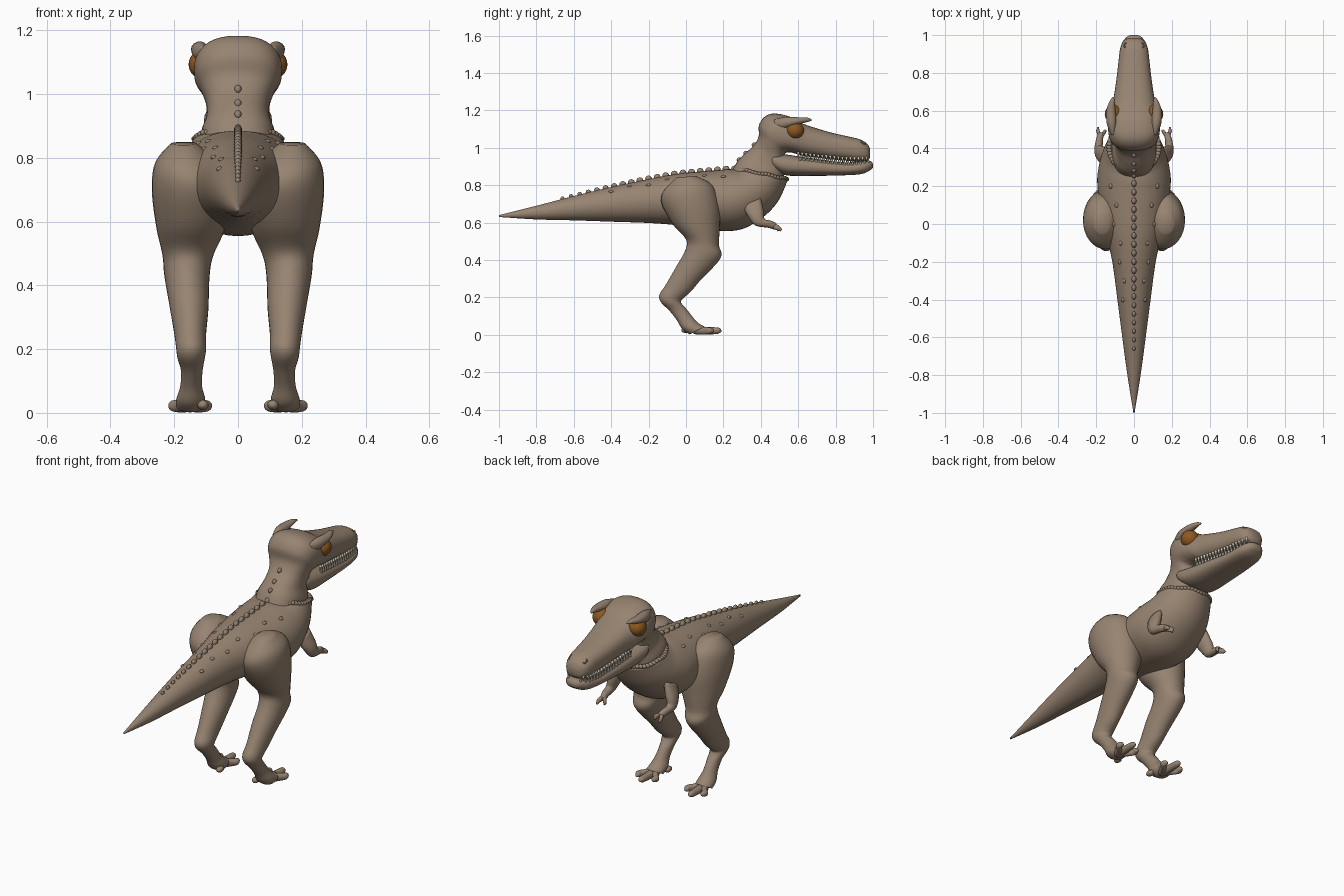
import bpy, bmesh, math
from mathutils import Vector

cube = bpy.data.objects.get("Cube")
if cube:
    bpy.data.objects.remove(cube, do_unlink=True)


def material(name, rgb):
    m = bpy.data.materials.new(name)
    m.use_nodes = True
    col = (*rgb, 1)
    m.diffuse_color = col
    bsdf = next(n for n in m.node_tree.nodes if n.type == 'BSDF_PRINCIPLED')
    bsdf.inputs["Base Color"].default_value = col
    return m


SKIN = material("tan skin", (.31, .23, .165))
AMBER = material("amber eye", (.27, .1, .015))
IVORY = material("ivory teeth", (.72, .66, .52))


def finish(bm, name, mat, mirror=False):
    """Turn a bmesh into a smooth shaded object."""
    bmesh.ops.recalc_face_normals(bm, faces=bm.faces)
    for f in bm.faces:
        f.smooth = True
    me = bpy.data.meshes.new(name)
    bm.to_mesh(me)
    bm.free()
    me.materials.append(mat)
    ob = bpy.data.objects.new(name, me)
    bpy.context.collection.objects.link(ob)
    if mirror:
        ob.modifiers.new("Mirror", 'MIRROR').use_mirror_merge = False
    return ob


def spline(rows, steps):
    """Catmull-Rom interpolation of section rows."""
    out = []
    for i in range(len(rows) - 1):
        p = [rows[max(i - 1, 0)], rows[i], rows[i + 1], rows[min(i + 2, len(rows) - 1)]]
        for k in range(steps):
            t = k / steps
            out.append([b + .5 * t * (c - a + t * (2*a - 5*b + 4*c - d + t * (3*(b - c) + d - a)))
                        for a, b, c, d in zip(*p)])
    return out + [rows[-1]]


def loft(name, rows, power=2.0, seg=32, steps=5, mirror=False):
    """Skin ovals: first edge y z, second edge y z, half width, centre x."""
    rows = [tuple(r) + (0,) * (6 - len(r)) for r in rows]
    bm = bmesh.new()
    rings = []
    for y1, z1, y2, z2, w, x in spline(rows, steps):
        ring = []
        for k in range(seg):
            a = math.tau * k / seg
            c, s = math.cos(a), math.sin(a)
            c = math.copysign(abs(c) ** (2 / power), c)
            s = math.copysign(abs(s) ** (2 / power), s)
            ring.append(bm.verts.new((x + w * c, (y1 + y2) / 2 + s * (y1 - y2) / 2,
                                      (z1 + z2) / 2 + s * (z1 - z2) / 2)))
        rings.append(ring)
    for a, b in zip(rings, rings[1:]):
        for k in range(seg):
            n = (k + 1) % seg
            bm.faces.new((a[k], a[n], b[n], b[k]))
    bm.faces.new(rings[0])
    bm.faces.new(rings[-1])
    return finish(bm, name, SKIN, mirror)


def balls(name, items, mat=SKIN, mirror=False, seg=12):
    """Ellipsoids given as (centre, radii)."""
    bm = bmesh.new()
    for centre, radii in items:
        vs = bmesh.ops.create_uvsphere(bm, u_segments=seg, v_segments=seg // 2 + 2, radius=1)["verts"]
        for v in vs:
            v.co = Vector(centre) + v.co * Vector(radii)
    return finish(bm, name, mat, mirror)


def lookup(rows, y, col):
    """Linear value of a section column at y."""
    for a, b in zip(rows, rows[1:]):
        if a[0] <= y <= b[0]:
            return a[col] + (b[col] - a[col]) * (y - a[0]) / (b[0] - a[0])
    return rows[-1][col]


# Torso and tail
torso = [(-1, .64, -1, .63, .003), (-.8, .69, -.8, .617, .035), (-.6, .742, -.6, .612, .062),
         (-.4, .79, -.4, .605, .088), (-.2, .832, -.2, .598, .115), (-.05, .86, -.04, .585, .15),
         (.08, .873, .12, .56, .18), (.17, .88, .28, .56, .195), (.22, .885, .4, .62, .185),
         (.25, .885, .49, .71, .165), (.27, .885, .545, .83, .14)]
loft("torso_and_tail", torso, seg=40)

# Neck, skull and snout
head = [(.24, .86, .52, .8, .12), (.27, .92, .52, .84, .115), (.31, .965, .53, .88, .1),
        (.36, 1.01, .53, .93, .1), (.388, 1.06, .53, .97, .115), (.39, 1.12, .56, .975, .13),
        (.42, 1.165, .58, .97, .137), (.47, 1.183, .6, .965, .137), (.55, 1.168, .63, .955, .127),
        (.63, 1.127, .68, .95, .11), (.77, 1.083, .78, .937, .092), (.87, 1.06, .87, .93, .081),
        (.93, 1.045, .93, .925, .073), (.97, 1.02, .97, .932, .055), (.985, .99, .985, .95, .025)]
loft("neck_and_head", head, power=2.4, seg=40)

# Lower jaw
jaw = [(.435, .96, .44, .925, .06), (.46, .975, .47, .885, .1), (.53, .965, .54, .852, .106),
       (.7, .94, .7, .85, .093), (.85, .922, .85, .853, .08), (.94, .93, .94, .86, .07),
       (.985, .93, .985, .88, .045), (1, .915, 1, .895, .02)]
loft("lower_jaw", jaw, power=2.4)

# Legs
loft("leg", [(.05, .85, -.05, .84, .04, .17), (.14, .80, -.12, .77, .1, .16),
             (.18, .69, -.13, .70, .125, .145), (.18, .57, -.07, .59, .108, .148),
             (.176, .48, .0, .51, .08, .157), (.185, .41, -.005, .45, .071, .16),
             (.075, .289, -.055, .36, .06, .153), (.025, .23, -.11, .265, .05, .15),
             (-.02, .19, -.142, .215, .047, .147), (-.025, .17, -.135, .175, .043, .147),
             (.005, .135, -.09, .13, .034, .145), (.04, .09, -.05, .08, .034, .147),
             (.07, .06, -.02, .03, .045, .148), (.1, .045, .02, .002, .045, .15)], mirror=True)

# Toes and a small rear claw
for label, tip_x, tip_y in (("inner", .1, .15), ("middle", .152, .19), ("outer", .2, .15)):
    mid_x = (.15 + tip_x) / 2
    loft(label + "_toe", [(.04, .05, .04, .004, .022, .15), (.09, .043, .09, .001, .021, mid_x),
                          (tip_y - .03, .04, tip_y - .03, .004, .018, tip_x),
                          (tip_y - .01, .036, tip_y - .01, .01, .013, tip_x),
                          (tip_y, .024, tip_y, .016, .004, tip_x)], seg=16, mirror=True)
balls("rear_claw", [((.11, .0, .025), (.018, .025, .016))], mirror=True)

# Arms and fingers
loft("arm", [(.4, .73, .3, .69, .025, .15), (.415, .66, .33, .635, .03, .175),
             (.42, .62, .37, .585, .023, .187), (.455, .61, .435, .573, .019, .183),
             (.485, .595, .47, .563, .016, .175)], seg=16, mirror=True)
for label, x, end in (("inner", .155, .5), ("outer", .19, .515)):
    loft(label + "_finger", [(.465, .598, .455, .57, .012, .176), (.495, .585, .485, .56, .01, x),
                             (end, .563, end - .01, .553, .004, x)], seg=12, mirror=True)

# Eyes and brow horns
balls("eye", [((.108, .582, 1.093), (.047, .049, .047))], AMBER, True, 24)
loft("brow_horn", [(.47, 1.15, .48, 1.1, .012, .11), (.53, 1.165, .53, 1.105, .026, .118),
                   (.6, 1.163, .6, 1.125, .024, .122), (.645, 1.162, .65, 1.138, .014, .116),
                   (.672, 1.153, .672, 1.144, .004, .11)], seg=16, mirror=True)

# Nostril rims
bm = bmesh.new()
for i in range(12):
    a = math.tau * i / 12
    vs = bmesh.ops.create_uvsphere(bm, u_segments=8, v_segments=6, radius=.005)["verts"]
    bmesh.ops.translate(bm, verts=vs, vec=(.042 + .009 * math.cos(a), .945 + .012 * math.sin(a),
                                           1.025 - .006 * math.sin(a)))
finish(bm, "nostril_rim", SKIN, True)

# Teeth, both rows
bm = bmesh.new()
for i in range(18):
    y = .6 + i * .0215
    for direction, shift in ((-1, .009), (1, -.004)):
        yy = y + (.01 if direction > 0 else 0)
        z = (lookup(head, yy, 3) + lookup(jaw, yy, 1)) / 2 + shift
        x = .83 * min(lookup(head, yy, 4), lookup(jaw, yy, 4))
        vs = bmesh.ops.create_cone(bm, segments=8, radius1=.008, radius2=.001, depth=.03,
                                   cap_ends=True)["verts"]
        for v in vs:
            v.co = Vector((x, yy, z)) + v.co * Vector((1, 1, direction))
finish(bm, "teeth", IVORY, True)

# Row of spines on the back and neck
spines = []
for i in range(21):
    y = -.66 + i * .046
    size = .01 + .006 * min(1, i / 8)
    spines.append(((0, y, lookup(torso, y, 1) + .002), (size * .8, size * 1.15, size * 1.1)))
for y, z in ((.285, .935), (.32, .97), (.365, 1.015)):
    spines.append(((0, y, z), (.011, .014, .014)))
balls("back_spines", spines)

# Scattered hide bumps on the flanks
bumps = []
for i in range(7):
    y = -.4 + i * .1
    frac = .5 if i % 2 else .65
    half = (lookup(torso, y, 1) - lookup(torso, y, 3)) / 2
    z = lookup(torso, y, 1) - half * (1 - math.sqrt(1 - frac * frac))
    bumps.append(((frac * lookup(torso, y, 4), y, z - .003), (.011, .014, .008)))
balls("hide_bumps", bumps, mirror=True)

# Loose skin fold round the base of the neck
fold = []
for i in range(48):
    a = math.tau * i / 48
    s = math.sin(a)
    fold.append(((.132 * math.cos(a), .407 + .131 * s, .86 - .026 * s + .003 * math.sin(7 * a)),
                 (.014, .014, .011)))
balls("neck_fold", fold)
